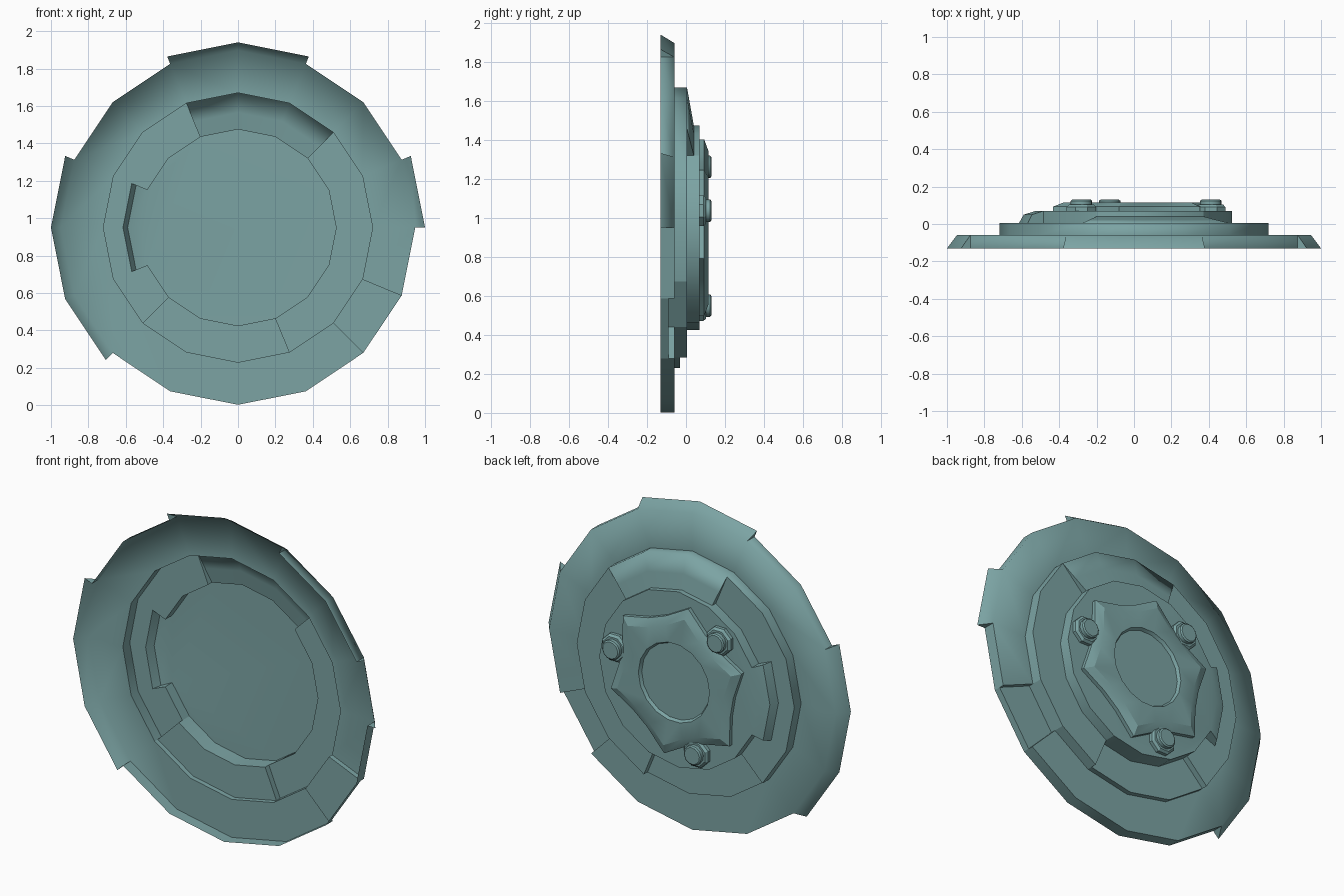
import bpy, bmesh, math
from mathutils import Vector

if "Cube" in bpy.data.objects:
    bpy.data.objects.remove(bpy.data.objects["Cube"])

CZ = 0.95          # height of the shield centre
N = 16             # sides of the plate

teal = bpy.data.materials.new("muted teal metal")
teal.diffuse_color = (0.20, 0.37, 0.37, 1)
teal.use_nodes = True
teal.node_tree.nodes["Principled BSDF"].inputs["Base Color"].default_value = teal.diffuse_color


def pt(r, y, deg, cx=0.0, cz=CZ):
    a = math.radians(deg)
    return Vector((cx + r * math.cos(a), y, cz + r * math.sin(a)))


def finish(bm, name, limit=40):
    """Merge, mark sharp edges by angle and make the object."""
    bmesh.ops.remove_doubles(bm, verts=bm.verts[:], dist=1e-4)
    bm.normal_update()
    for f in bm.faces:
        f.smooth = True
    for e in bm.edges:
        e.smooth = e.calc_face_angle(math.pi) < math.radians(limit)
    return bm


def to_object(bm, name):
    me = bpy.data.meshes.new(name)
    bm.to_mesh(me)
    bm.free()
    me.materials.append(teal)
    ob = bpy.data.objects.new(name, me)
    bpy.context.collection.objects.link(ob)
    return ob


def add_face(bm, pts):
    """Add a face, skipping repeated corners and slivers."""
    clean = []
    for p in pts:
        if all((p - q).length > 1e-5 for q in clean):
            clean.append(p)
    if len(clean) < 3:
        return
    f = bm.faces.new([bm.verts.new(p) for p in clean])
    if f.calc_area() < 1e-5:
        bmesh.ops.delete(bm, geom=[f], context='FACES')


def loft(bm, rings):
    """Skin a list of closed rings of points."""
    for lo, hi in zip(rings, rings[1:]):
        n = len(lo)
        for i in range(n):
            j = (i + 1) % n
            add_face(bm, [lo[j], lo[i], hi[i], hi[j]])


# ---- stepped shield plate: one radial profile per segment ----
def profile(k):
    flare = {0: 0.0525, 3: 0.0425, 4: 0.0425, 7: 0.0525, 8: 0.0525, 9: 0.0525}.get(k, 0)
    a = -0.09 if k == 14 else -0.06               # outer ring level
    b = -0.03 if k in (10, 11, 12) else 0.005     # middle ring level
    c = 0.04 if k in (2, 3, 4) else b             # middle ring inner edge
    mid = b + (c - b) * 0.105 / 0.195
    p5 = (0.59, 0.05) if k in (7, 8) else (0.525, c)   # side bracket
    return [(0.9475 + flare, -0.13), (0.9475, a), (0.72, a), (0.72, b),
            (0.615, mid), p5, (0.525, 0.07)]


step = 360 / N
bm = bmesh.new()
for k in range(N):
    a0, a1 = k * step, (k + 1) * step
    P, Q = profile(k), profile((k + 1) % N)
    for (r0, y0), (r1, y1) in zip(P, P[1:]):
        add_face(bm, [pt(r0, y0, a1), pt(r0, y0, a0), pt(r1, y1, a0), pt(r1, y1, a1)])
    # radial end walls where neighbouring profiles differ
    if P != Q:
        for i in range(len(P) - 1):
            add_face(bm, [pt(*P[i], a1), pt(*P[i + 1], a1), pt(*Q[i + 1], a1), pt(*Q[i], a1)])
add_face(bm, [pt(0.525, 0.07, -i * step) for i in range(N)])
finish(bm, "plate")
# rim and sloped panel are shaded softly over the upper part
for e in bm.edges:
    m = (e.verts[0].co + e.verts[1].co) / 2
    ang = math.degrees(math.atan2(m.z - CZ, m.x)) % 360

    def on(r, y):
        return all(abs(v.co.y - y) < 1e-3 and abs(math.hypot(v.co.x, v.co.z - CZ) - r) < 1e-3
                   for v in e.verts)
    if len(e.link_faces) == 2:
        if on(0.9475, -0.06) and ang < 225:
            e.smooth = True
        if on(0.72, 0.005) and 45 < ang < 112.5:
            e.smooth = True
to_object(bm, "shield_plate")

# ---- six-pointed centre boss with a round recess ----
def star(scale, y):
    out = []
    for i in range(6):
        a = 40 + 60 * i
        for r, d in ((0.46, 0), (0.378, 20.5), (0.378, 39.5)):
            out.append(pt(r * scale, y, a + d))
    return out


def circle(r, y, n=18):
    return [pt(r, y, 40 + i * 360 / n) for i in range(n)]


bm = bmesh.new()
loft(bm, [star(1, 0.07), star(1, 0.093), star(0.87, 0.115),
          circle(0.235, 0.115), circle(0.225, 0.097)])
add_face(bm, circle(0.225, 0.097)[::-1])
finish(bm, "boss", 25)
to_object(bm, "star_boss")

# ---- three bolts: octagonal nut with a round cap ----
for i in range(3):
    c = pt(0.42, 0, 12 + 120 * i)

    def ring(r, y, n=8):
        return [pt(r, y, 22.5 + j * 360 / n, c.x, c.z) for j in range(n)]
    bm = bmesh.new()
    loft(bm, [ring(0.085, 0.07), ring(0.085, 0.09), ring(0.072, 0.103)])
    add_face(bm, ring(0.072, 0.103)[::-1])
    loft(bm, [ring(0.058, 0.10, 12), ring(0.058, 0.124, 12), ring(0.05, 0.13, 12)])
    add_face(bm, ring(0.05, 0.13, 12)[::-1])
    finish(bm, "bolt", 31)
    to_object(bm, "bolt_%d" % (i + 1))
